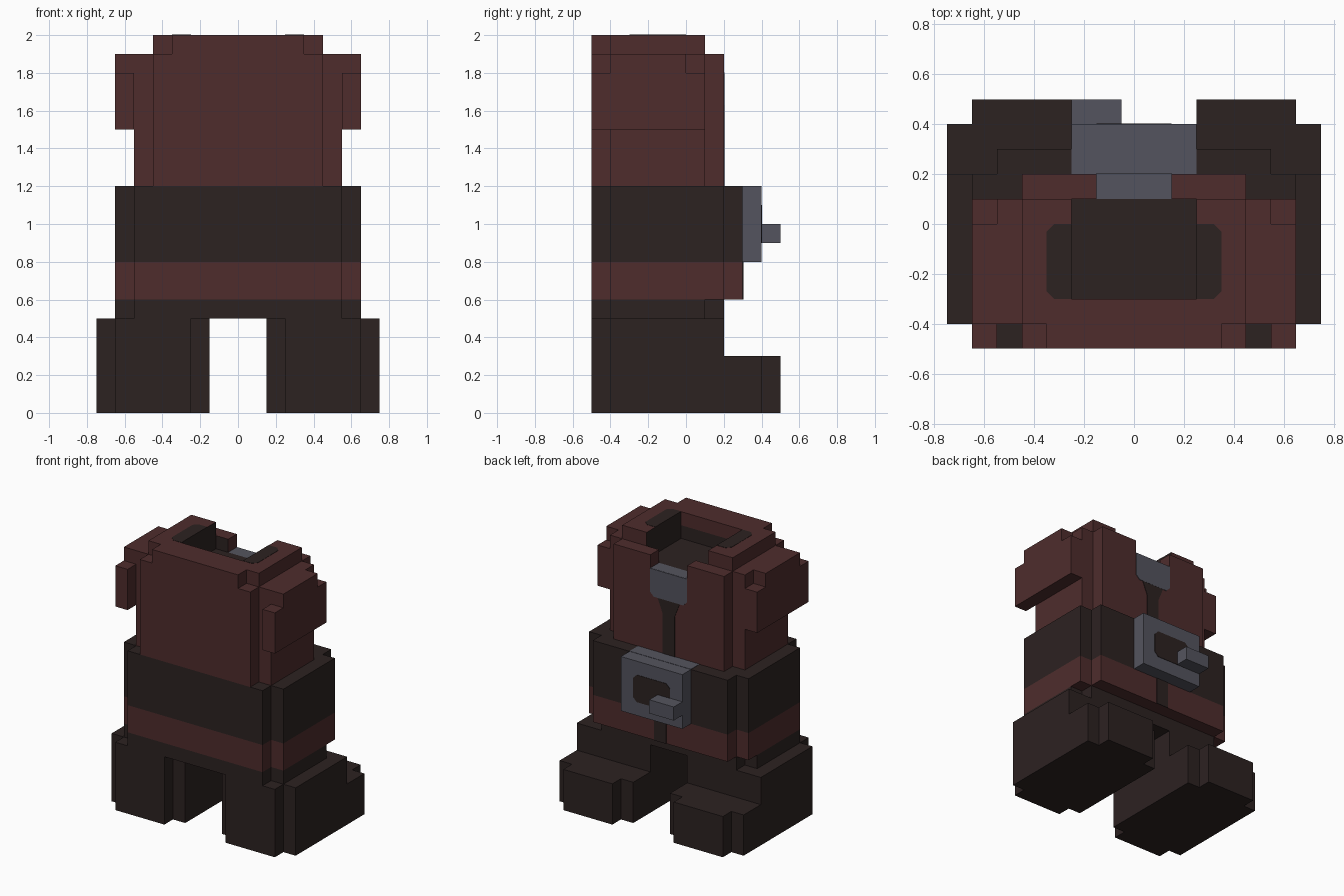
import bpy
import bmesh

cube = bpy.data.objects.get("Cube")
if cube:
    bpy.data.objects.remove(cube, do_unlink=True)


def material(name, rgb):
    m = bpy.data.materials.new(name)
    m.use_nodes = True
    col = (*rgb, 1.0)
    m.diffuse_color = col
    bsdf = next(n for n in m.node_tree.nodes if n.type == 'BSDF_PRINCIPLED')
    bsdf.inputs["Base Color"].default_value = col
    bsdf.inputs["Roughness"].default_value = 0.9
    return m


DARK = material("dark_leather", (0.0252, 0.0160, 0.0152))
RED = material("maroon_cloth", (0.0762, 0.0252, 0.0252))
GREY = material("steel_grey", (0.0887, 0.0887, 0.1119))


def prism(name, outline, lo, hi, mat, axis='z', second=None, rule=None):
    """Extrude an outline along z (points are x, y) or along y (points are x, z)."""
    def put(p, h):
        return (p[0], p[1], h) if axis == 'z' else (p[0], h, p[1])
    bm = bmesh.new()
    a = [bm.verts.new(put(p, lo)) for p in outline]
    b = [bm.verts.new(put(p, hi)) for p in outline]
    bm.faces.new(a)
    bm.faces.new(b)
    n = len(outline)
    for i in range(n):
        j = (i + 1) % n
        bm.faces.new((a[i], a[j], b[j], b[i]))
    bmesh.ops.recalc_face_normals(bm, faces=bm.faces)
    if rule:
        for f in bm.faces:
            f.material_index = int(rule(f.calc_center_median(), f.normal))
    me = bpy.data.meshes.new(name)
    bm.to_mesh(me)
    bm.free()
    me.materials.append(mat)
    if second:
        me.materials.append(second)
    ob = bpy.data.objects.new(name, me)
    bpy.context.collection.objects.link(ob)
    return ob


def rect(x0, x1, y0, y1):
    return [(x0, y0), (x1, y0), (x1, y1), (x0, y1)]


def notched(x0, x1, y0, y1, n=0.1):
    """Rectangle with a square step cut from each corner."""
    return [(x0 + n, y0), (x1 - n, y0), (x1 - n, y0 + n), (x1, y0 + n),
            (x1, y1 - n), (x1 - n, y1 - n), (x1 - n, y1), (x0 + n, y1),
            (x0 + n, y1 - n), (x0, y1 - n), (x0, y0 + n), (x0 + n, y0 + n)]


def rounded(x0, x1, y0, y1, c):
    """Rectangle with bevelled corners."""
    return [(x0 + c, y0), (x1 - c, y0), (x1, y0 + c), (x1, y1 - c),
            (x1 - c, y1), (x0 + c, y1), (x0, y1 - c), (x0, y0 + c)]


def mirror(half):
    """Complete a symmetric outline from its +x half."""
    return half + [(-x, y) for x, y in reversed(half)]


# Boots, sleeves and neck trim, one per side
for side, s in (("left", 1), ("right", -1)):
    def flip(pts):
        return [(s * x, y) for x, y in pts]
    prism(f"{side}_boot_foot", flip(notched(0.15, 0.75, -0.5, 0.5)), 0, 0.3, DARK)
    shaft = [(0.25, -0.5), (0.65, -0.5), (0.65, -0.4), (0.75, -0.4),
             (0.75, 0.2), (0.15, 0.2), (0.15, -0.4), (0.25, -0.4)]
    prism(f"{side}_boot_shaft", flip(shaft), 0.3, 0.5, DARK)
    prism(f"{side}_sleeve", flip(rect(0.55, 0.65, -0.5, 0.1)), 1.5, 1.8, RED)
    prism(f"{side}_sleeve_top", flip(rect(0.55, 0.65, -0.4, 0.0)), 1.8, 1.9, RED)
    trim = [(0.25, -0.3), (0.32, -0.3), (0.35, -0.27), (0.35, -0.03),
            (0.32, 0.0), (0.25, 0.0)]
    prism(f"{side}_neck_trim", flip(trim), 1.996, 2.002, DARK)

# Hips and waist
prism("hips", notched(-0.65, 0.65, -0.5, 0.2), 0.5, 0.6, DARK)
waist = notched(-0.65, 0.65, -0.5, 0.3)
prism("coat_hem", waist, 0.6, 0.8, RED)
prism("belt", waist, 0.8, 1.2, DARK)
prism("hem_seam", rect(-0.05, 0.05, 0.6, 0.8), 0.298, 0.304, DARK, 'y')

# Buckle with dark centre and prong
prism("buckle", rect(-0.25, 0.25, 0.8, 1.2), 0.3, 0.4, GREY, 'y')
prism("buckle_top", rect(-0.25, 0.25, 0.2, 0.3), 1.197, 1.202, GREY)
prism("buckle_centre", rounded(-0.15, 0.15, 0.9, 1.1, 0.03), 0.398, 0.403, DARK, 'y')
prism("buckle_prong", rect(-0.25, -0.05, 0.9, 1.0), 0.4, 0.5, GREY, 'y')

# Coat body, its open rim and the raised collar
prism("coat_body", notched(-0.55, 0.55, -0.5, 0.2), 1.2, 1.8, RED)
rim = mirror([(0.45, -0.5), (0.45, -0.4), (0.55, -0.4), (0.55, 0.1),
              (0.45, 0.1), (0.45, 0.2), (0.15, 0.2), (0.15, 0.1),
              (0.25, 0.1), (0.25, -0.3)])
prism("coat_rim", rim, 1.8, 1.9, RED, second=DARK,
      rule=lambda c, n: abs(n.z) < 0.5 and abs(c.x) < 0.26 and -0.31 < c.y < 0.11)
collar = mirror([(0.35, -0.5), (0.35, -0.4), (0.45, -0.4), (0.45, 0.1),
                 (0.25, 0.1), (0.25, -0.3)])
prism("collar", collar, 1.9, 2.0, RED, second=DARK,
      rule=lambda c, n: abs(n.x) > 0.5 and abs(c.x) < 0.26)
prism("neck_floor", rect(-0.25, 0.25, -0.3, 0.1), 1.797, 1.803, DARK)

# Clasp and the seam below it
prism("clasp_top", rect(-0.15, 0.15, 0.1, 0.2), 1.797, 1.803, GREY)
clasp = mirror([(0.15, 1.802), (0.15, 1.63), (0.12, 1.6)])
prism("clasp", clasp, 0.198, 0.204, GREY, 'y')
seam = mirror([(0.05, 1.2), (0.05, 1.5), (0.09, 1.6)])
prism("coat_seam", seam, 0.198, 0.203, DARK, 'y')
